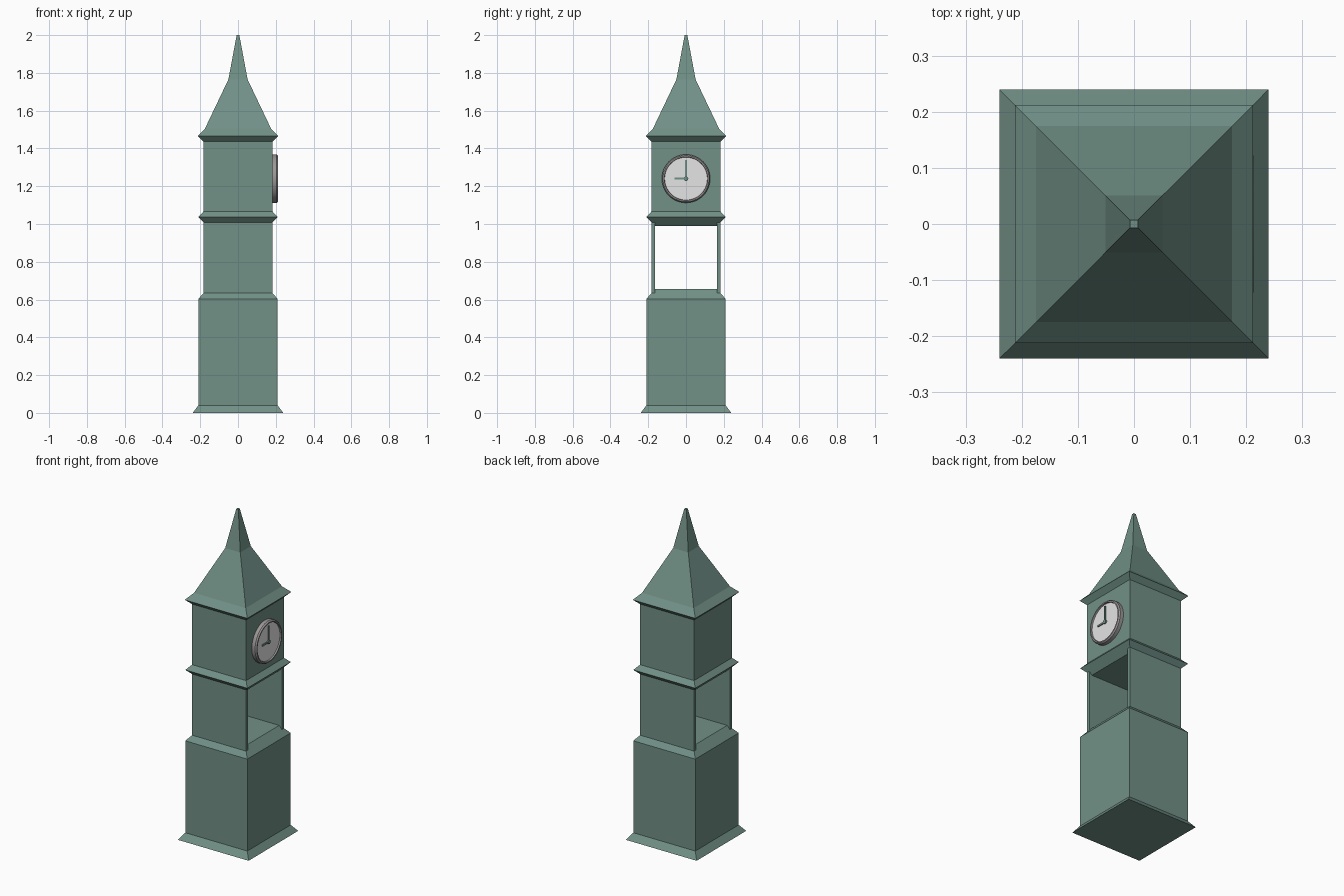
import bpy, bmesh, math
from mathutils import Matrix

if "Cube" in bpy.data.objects:
    bpy.data.objects.remove(bpy.data.objects["Cube"])


def material(name, rgb):
    m = bpy.data.materials.new(name)
    m.diffuse_color = (*rgb, 1)
    m.use_nodes = True
    m.node_tree.nodes["Principled BSDF"].inputs["Base Color"].default_value = m.diffuse_color
    return m


GREEN = material("tower green", (0.165, 0.28, 0.24))
GREY = material("rim grey", (0.33, 0.31, 0.31))
WHITE = material("dial white", (0.78, 0.78, 0.78))


def finish(name, bm, mat):
    bmesh.ops.recalc_face_normals(bm, faces=bm.faces)
    me = bpy.data.meshes.new(name)
    bm.to_mesh(me)
    bm.free()
    me.materials.append(mat)
    ob = bpy.data.objects.new(name, me)
    bpy.context.collection.objects.link(ob)
    return ob


def square_stack(name, profile):
    """Closed square tower section from (half width, height) pairs."""
    bm = bmesh.new()
    rings = [[bm.verts.new((sx * h, sy * h, z)) for sx, sy in
              ((-1, -1), (1, -1), (1, 1), (-1, 1))] for h, z in profile]
    for a, b in zip(rings, rings[1:]):
        for i in range(4):
            j = (i + 1) % 4
            bm.faces.new((a[i], a[j], b[j], b[i]))
    bm.faces.new(rings[0])
    bm.faces.new(rings[-1])
    return finish(name, bm, GREEN)


def box(name, lo, hi, mat):
    bm = bmesh.new()
    size = [b - a for a, b in zip(lo, hi)]
    mid = [(a + b) / 2 for a, b in zip(lo, hi)]
    bmesh.ops.create_cube(bm, size=1, matrix=Matrix.Translation(mid) @ Matrix.Diagonal((*size, 1)))
    return finish(name, bm, mat)


CLOCK_Z = 1.24


def turned(name, profile, mat, sides=48):
    """Lathe (radius, x) pairs around the clock axis."""
    bm = bmesh.new()
    rings = []
    for r, x in profile:
        rings.append([bm.verts.new((x, r * math.cos(t), CLOCK_Z + r * math.sin(t)))
                      for t in (2 * math.pi * i / sides for i in range(sides))])
    for a, b in zip(rings, rings[1:]):
        for i in range(sides):
            j = (i + 1) % sides
            bm.faces.new((a[i], a[j], b[j], b[i]))
    bm.faces.new(rings[0])
    bm.faces.new(rings[-1])
    ob = finish(name, bm, mat)
    bpy.ops.object.select_all(action='DESELECT')
    ob.select_set(True)
    bpy.context.view_layer.objects.active = ob
    bpy.ops.object.shade_smooth_by_angle(angle=math.radians(35))
    return ob


# Plinth and lower shaft, sloping in to the floor of the open stage
square_stack("lower_shaft", [(0.24, 0), (0.21, 0.04), (0.21, 0.603), (0.165, 0.655)])

# Two thin side walls of the open stage
for side, name in ((-1, "front_wall"), (1, "back_wall")):
    y0, y1 = sorted((side * 0.163, side * 0.183))
    box(name, (-0.183, y0, 0.632), (0.183, y1, 1.015), GREEN)

# Clock stage with its lower moulding
square_stack("clock_stage", [(0.165, 0.99), (0.21, 1.037), (0.183, 1.066), (0.183, 1.44)])

# Spire with overhanging eaves
square_stack("spire", [(0.183, 1.437), (0.212, 1.466), (0.175, 1.505),
                       (0.051, 1.765), (0.007, 2.0)])

# Clock rim, dial, hub and hands
turned("clock_rim", [(0.128, 0.18), (0.128, 0.205), (0.122, 0.213),
                     (0.115, 0.213), (0.113, 0.203)], GREY)
turned("clock_dial", [(0.113, 0.200), (0.113, 0.2045)], WHITE)
turned("clock_hub", [(0.012, 0.203), (0.012, 0.213)], GREEN, 16)
box("minute_hand", (0.203, -0.004, CLOCK_Z), (0.210, 0.004, CLOCK_Z + 0.1), GREEN)
box("hour_hand", (0.203, -0.062, CLOCK_Z - 0.005), (0.210, 0, CLOCK_Z + 0.005), GREEN)
